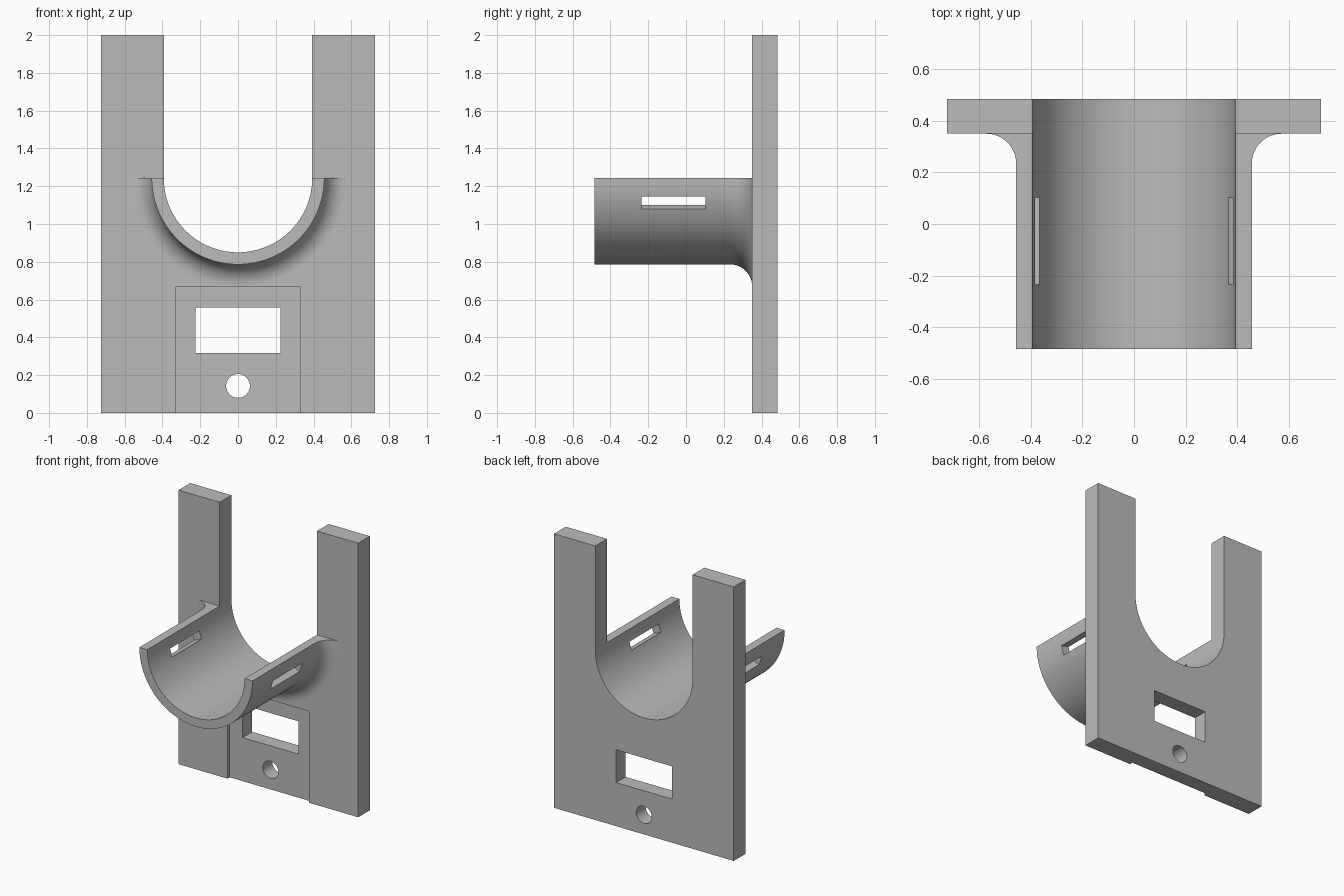
import bpy, bmesh
from math import sin, cos, pi, radians

if "Cube" in bpy.data.objects:
    bpy.data.objects.remove(bpy.data.objects["Cube"], do_unlink=True)

grey = bpy.data.materials.new("plain grey")
grey.use_nodes = True
colour = (0.5, 0.5, 0.5, 1)
grey.diffuse_color = colour
grey.node_tree.nodes["Principled BSDF"].inputs["Base Color"].default_value = colour

AXIS_Z = 1.243               # height of the cradle axis
INNER, OUTER = 0.393, 0.457  # cradle radii
FRONT, FACE, BACK = -0.485, 0.35, 0.485
HALF_W, TOP = 0.725, 2.0
FILLET = 0.115


def loft(name, rings):
    """Closed solid through a row of equal point rings."""
    bm = bmesh.new()
    rows = [[bm.verts.new(p) for p in ring] for ring in rings]
    n = len(rows[0])
    for a, b in zip(rows, rows[1:]):
        for i in range(n):
            j = (i + 1) % n
            bm.faces.new((a[i], a[j], b[j], b[i]))
    bm.faces.new(rows[0])
    bm.faces.new(rows[-1])
    bmesh.ops.recalc_face_normals(bm, faces=bm.faces)
    mesh = bpy.data.meshes.new(name)
    bm.to_mesh(mesh)
    bm.free()
    mesh.materials.append(grey)
    obj = bpy.data.objects.new(name, mesh)
    bpy.context.collection.objects.link(obj)
    return obj


def prism(name, outline, y0, y1):
    """Extrude an x-z outline along y."""
    return loft(name, [[(x, y, z) for x, z in outline] for y in (y0, y1)])


def rect(x0, x1, z0, z1):
    return [(x0, z0), (x1, z0), (x1, z1), (x0, z1)]


def arc(r, cz, start, end, steps):
    angles = [start + (end - start) * i / steps for i in range(steps + 1)]
    return [(r * cos(a), cz + r * sin(a)) for a in angles]


def cut(obj, cutter):
    mod = obj.modifiers.new("cut", "BOOLEAN")
    mod.operation = "DIFFERENCE"
    mod.solver = "EXACT"
    mod.object = cutter
    bpy.context.view_layer.objects.active = obj
    bpy.ops.object.modifier_apply(modifier=mod.name)
    bpy.data.objects.remove(cutter, do_unlink=True)


def smooth(obj):
    bpy.ops.object.select_all(action="DESELECT")
    obj.select_set(True)
    bpy.context.view_layer.objects.active = obj
    bpy.ops.object.shade_smooth_by_angle(angle=radians(30))


# Back plate with a U-shaped opening between two uprights
outline = [(-HALF_W, 0), (HALF_W, 0), (HALF_W, TOP), (INNER, TOP)]
outline += arc(INNER, AXIS_Z, 0, -pi, 64)
outline += [(-INNER, TOP), (-HALF_W, TOP)]
plate = prism("back_plate", outline, FACE, BACK)

# Shallow front recess, rectangular window and round screw hole
cut(plate, prism("recess_cutter", rect(-0.33, 0.33, -0.1, 0.667), 0.2, FACE + 0.025))
cut(plate, prism("window_cutter", rect(-0.225, 0.225, 0.318, 0.557), 0.2, 0.6))
cut(plate, prism("hole_cutter", arc(0.063, 0.143, 0, 2 * pi, 40)[:-1], 0.2, 0.6))
smooth(plate)

# Half-pipe cradle, flaring into the plate with a fillet
profile = [(INNER, FACE), (INNER, FRONT), (OUTER, FRONT)]
for i in range(13):
    a = pi / 2 * i / 12
    profile.append((OUTER + FILLET * (1 - cos(a)), FACE - FILLET * (1 - sin(a))))
rings = []
for i in range(65):
    a = -pi * i / 64
    rings.append([(r * cos(a), y, AXIS_Z + r * sin(a)) for r, y in profile])
cradle = loft("cradle", rings)

# Strap slots through both cradle walls
for side in (-1, 1):
    wedge = [(side * r * cos(radians(a)), AXIS_Z - r * sin(radians(a)))
             for r, a in ((0.3, 12.4), (0.6, 12.4), (0.6, 21.1), (0.3, 21.1))]
    cut(cradle, prism("slot_cutter", wedge, -0.235, 0.103))
smooth(cradle)
